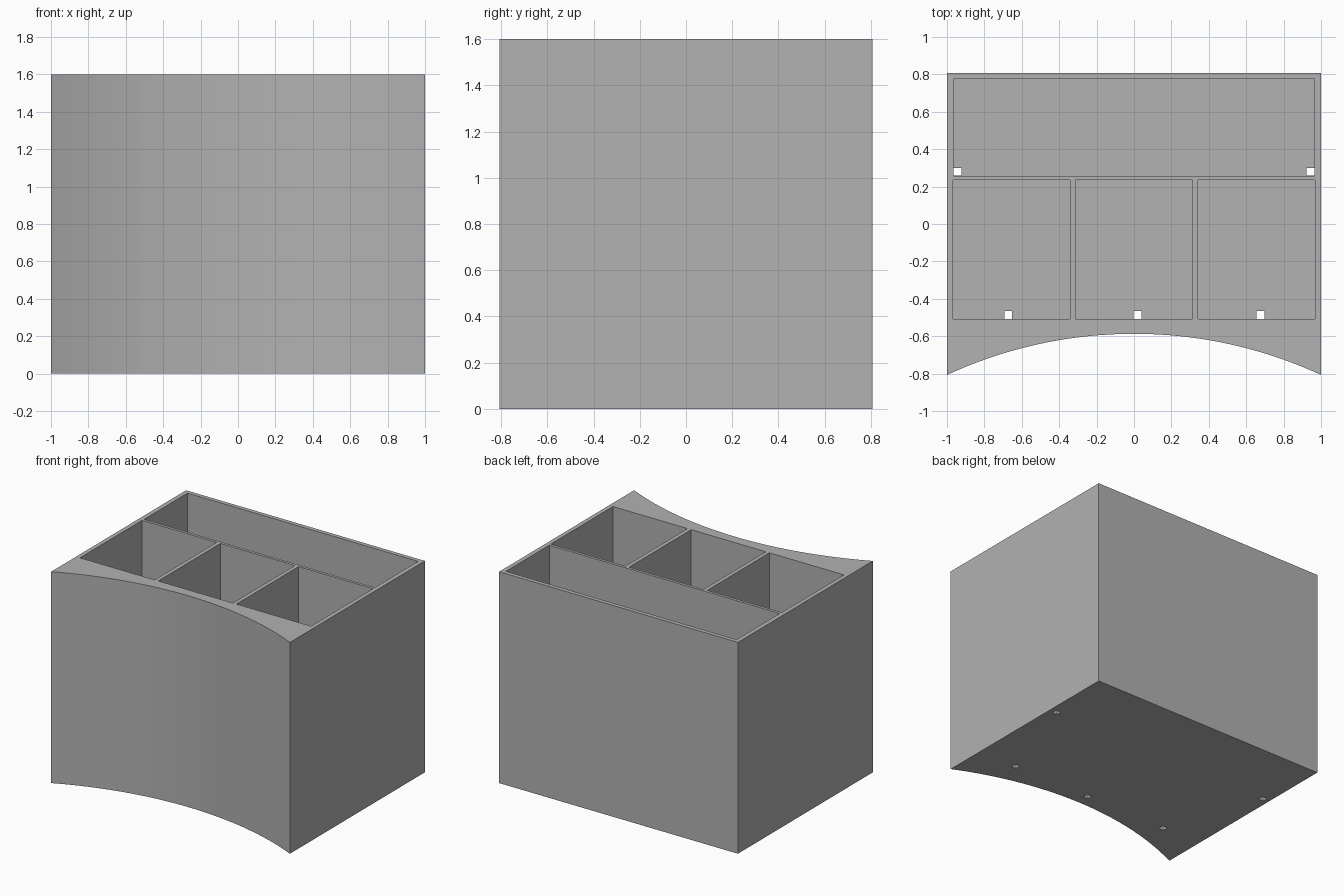
import bpy
import math

cube = bpy.data.objects.get("Cube")
if cube:
    bpy.data.objects.remove(cube, do_unlink=True)

HALF_X, HALF_Y, HEIGHT = 1.0, 0.807, 1.6
FLOOR, SAG, SEGMENTS = 0.035, 0.22, 32

grey = bpy.data.materials.new("plain grey")
grey.use_nodes = True
grey.diffuse_color = (0.445, 0.445, 0.445, 1)
grey.node_tree.nodes["Principled BSDF"].inputs["Base Color"].default_value = grey.diffuse_color


def prism(name, outline, z0, z1):
    """Upright prism from a counter-clockwise outline."""
    n = len(outline)
    verts = [(x, y, z) for z in (z0, z1) for x, y in outline]
    faces = [tuple(reversed(range(n))), tuple(range(n, 2 * n))]
    faces += [(i, (i + 1) % n, (i + 1) % n + n, i + n) for i in range(n)]
    mesh = bpy.data.meshes.new(name)
    mesh.from_pydata(verts, [], faces)
    mesh.materials.append(grey)
    obj = bpy.data.objects.new(name, mesh)
    bpy.context.collection.objects.link(obj)
    return obj


def cut(body, x0, x1, y0, y1, z0, z1):
    """Subtract a box from the body."""
    cutter = prism("cutter", [(x0, y0), (x1, y0), (x1, y1), (x0, y1)], z0, z1)
    cutter.hide_render = True
    mod = body.modifiers.new("cut", "BOOLEAN")
    mod.operation = "DIFFERENCE"
    mod.solver = "EXACT"
    mod.object = cutter
    bpy.context.view_layer.objects.active = body
    bpy.ops.object.modifier_apply(modifier=mod.name)
    bpy.data.objects.remove(cutter, do_unlink=True)


# Block with a concave, cylindrical front
radius = (HALF_X ** 2 + SAG ** 2) / (2 * SAG)
half_angle = math.asin(HALF_X / radius)
outline = []
for i in range(SEGMENTS + 1):
    a = half_angle * (2 * i / SEGMENTS - 1)
    outline.append((radius * math.sin(a),
                    -HALF_Y + SAG - radius * (1 - math.cos(a))))
outline += [(HALF_X, HALF_Y), (-HALF_X, HALF_Y)]
body = prism("organizer_box", outline, 0, HEIGHT)

# One long rear compartment and three front ones
TOP = HEIGHT + 0.1
cut(body, -0.965, 0.965, 0.257, 0.775, FLOOR, TOP)
for x in (-0.655, 0, 0.655):
    cut(body, x - 0.312, x + 0.312, -0.508, 0.235, FLOOR, TOP)

# Square drain holes through the floor
SIZE = 0.021
for x, y in ((-0.943, 0.279), (0.943, 0.279),
             (-0.672, -0.486), (0.018, -0.486), (0.676, -0.486)):
    cut(body, x - SIZE, x + SIZE, y - SIZE, y + SIZE, -0.1, FLOOR + 0.1)
